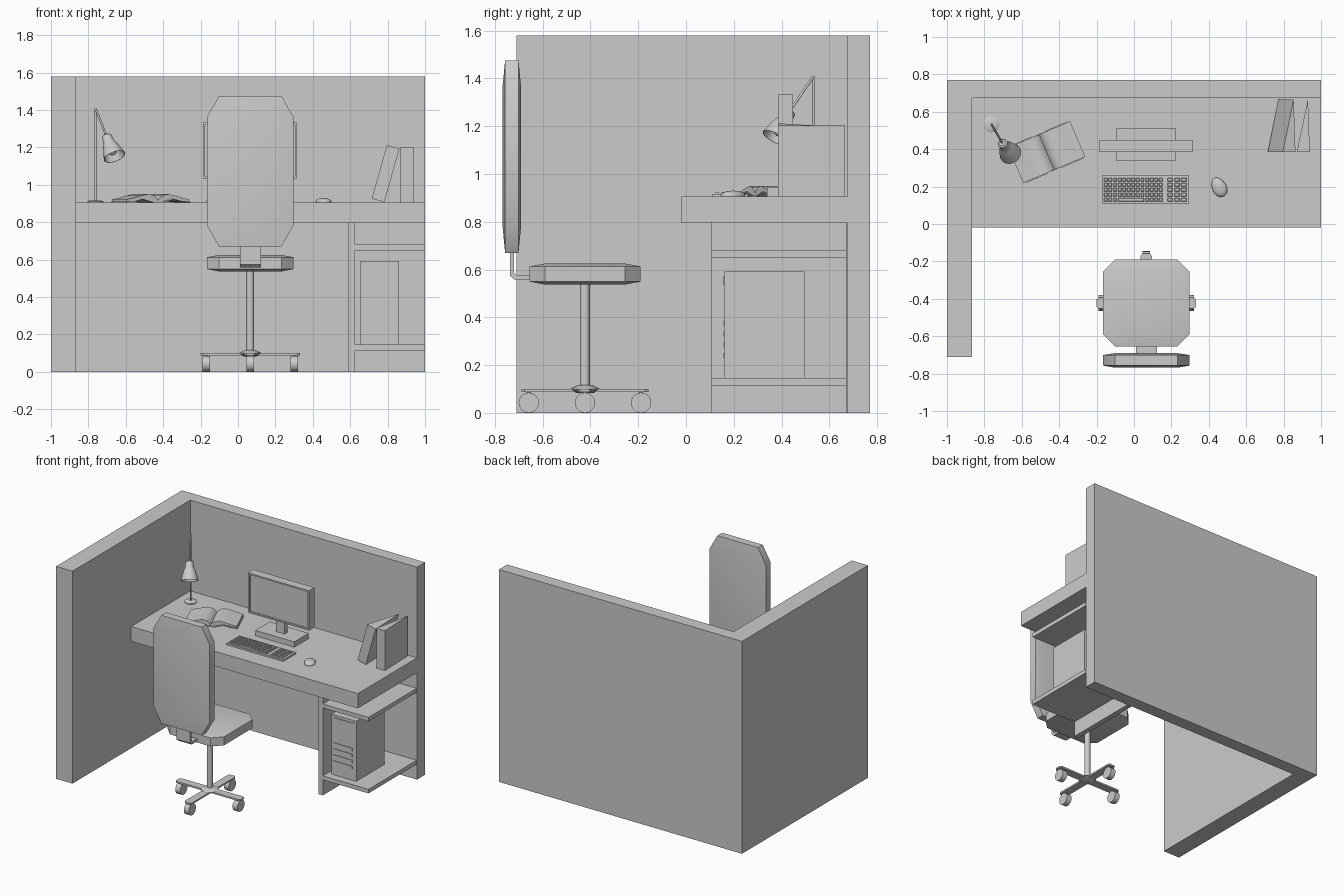
import bpy, bmesh, math
from mathutils import Vector, Matrix

if "Cube" in bpy.data.objects:
    bpy.data.objects.remove(bpy.data.objects["Cube"])


def finish(name, bm, smooth=None):
    bmesh.ops.recalc_face_normals(bm, faces=bm.faces)
    me = bpy.data.meshes.new(name)
    bm.to_mesh(me)
    bm.free()
    ob = bpy.data.objects.new(name, me)
    bpy.context.collection.objects.link(ob)
    if smooth:
        bpy.ops.object.select_all(action='DESELECT')
        ob.select_set(True)
        bpy.context.view_layer.objects.active = ob
        bpy.ops.object.shade_smooth_by_angle(angle=math.radians(smooth))
    return ob


def add_box(bm, x, y, z):
    m = Matrix.Translation([(a + b) / 2 for a, b in (x, y, z)]) @ \
        Matrix.Diagonal([b - a for a, b in (x, y, z)] + [1])
    return bmesh.ops.create_cube(bm, size=1, matrix=m)['verts']


def box(name, x, y, z):
    bm = bmesh.new()
    add_box(bm, x, y, z)
    return finish(name, bm)


def prism(name, pts, vec, matrix=Matrix(), smooth=None):
    """Extrude a closed 3D outline along vec."""
    bm = bmesh.new()
    f = bm.faces.new([bm.verts.new(p) for p in pts])
    r = bmesh.ops.extrude_face_region(bm, geom=[f], use_keep_orig=True)
    bmesh.ops.translate(bm, vec=vec, verts=[v for v in r['geom'] if isinstance(v, bmesh.types.BMVert)])
    bm.transform(matrix)
    return finish(name, bm, smooth)


def lathe(name, prof, start, axis=(0, 0, 1), n=16, smooth=35):
    """Spin an (r, h) profile around an axis through start."""
    bm = bmesh.new()
    vs = [bm.verts.new((r, 0, h)) for r, h in prof]
    es = [bm.edges.new(p) for p in zip(vs, vs[1:])]
    bmesh.ops.spin(bm, geom=vs + es, cent=(0, 0, 0), axis=(0, 0, 1), angle=2 * math.pi, steps=n)
    bmesh.ops.remove_doubles(bm, verts=bm.verts, dist=1e-5)
    q = Vector(axis).to_track_quat('Z', 'Y').to_matrix().to_4x4()
    bm.transform(Matrix.Translation(start) @ q)
    return finish(name, bm, smooth)


def rod(name, a, b, r, n=12):
    d = Vector(b) - Vector(a)
    L = d.length
    return lathe(name, [(0, 0), (r, 0), (r, L), (0, L)], a, d, n)


def cushion(name, x, y, z, f=0.14):
    """Bevelled unit cube stretched to size."""
    bm = bmesh.new()
    bmesh.ops.create_cube(bm, size=1)
    bmesh.ops.bevel(bm, geom=bm.edges[:], offset=f, segments=1, affect='EDGES')
    bm.transform(Matrix.Translation([(a + b) / 2 for a, b in (x, y, z)]) @
                 Matrix.Diagonal([b - a for a, b in (x, y, z)] + [1]))
    return finish(name, bm, 30)


def inset_front(bm, t, d):
    """Recess the face that points to -y."""
    bm.normal_update()
    f = min(bm.faces, key=lambda p: p.calc_center_median().y)
    bmesh.ops.inset_region(bm, faces=[f], thickness=t)
    r = bmesh.ops.extrude_face_region(bm, geom=[f])
    bmesh.ops.delete(bm, geom=[f], context='FACES_ONLY') if f.is_valid else None
    bmesh.ops.translate(bm, vec=(0, d, 0), verts=[v for v in r['geom'] if isinstance(v, bmesh.types.BMVert)])


# Partition walls, one L-shaped piece
prism("partition_walls", [(-1, -.71, 0), (-.865, -.71, 0), (-.865, .675, 0), (1, .675, 0),
                          (1, .77, 0), (-1, .77, 0)], (0, 0, 1.58))

# Desk and under-desk shelf unit
DT = .905
box("desk_top", (-.865, 1), (-.02, .675), (.795, DT))
box("shelf_side", (.587, .625), (.105, .672), (0, .795))
box("upper_shelf", (.625, 1), (.105, .672), (.65, .68))
box("lower_shelf", (.625, 1), (.105, .672), (.115, .145))

# Computer tower with drive panel and vents
box("computer_tower", (.655, .86), (.162, .495), (.145, .592))
box("drive_panel", (.672, .843), (.157, .165), (.535, .572))
for i in range(4):
    box("tower_vent_%d" % i, (.672, .83), (.157, .165), (.23 + i * .045, .25 + i * .045))

# Monitor
bm = bmesh.new()
add_box(bm, (-.187, .315), (.385, .448), (1.035, 1.332))
inset_front(bm, .016, .01)
finish("monitor_screen", bm)
box("monitor_neck", (.03, .1), (.405, .44), (.94, 1.04))
box("monitor_foot", (-.095, .225), (.34, .51), (DT, .945))

# Keyboard with rows of keys
box("keyboard", (-.17, .295), (.11, .26), (DT, .917))
bm = bmesh.new()
for r in range(5):
    y = .12 + r * .0265
    xs = [(-.16 + c * .0245, -.16 + c * .0245 + .019) for c in range(13)]
    if r == 0:
        xs = xs[:3] + [(xs[3][0], xs[8][1])] + xs[9:]
    xs += [(.178 + c * .037, .178 + c * .037 + .028) for c in range(3)]
    for x in xs:
        vs = add_box(bm, x, (y, y + .02), (.916, .924))
        for v in vs:
            if v.co.z > .92:
                v.co.x += .003 if v.co.x < sum(x) / 2 else -.003
                v.co.y += .003 if v.co.y < y + .01 else -.003
finish("keyboard_keys", bm)

# Mouse, a squashed half egg
bm = bmesh.new()
bmesh.ops.create_uvsphere(bm, u_segments=20, v_segments=12, radius=1)
for v in bm.verts:
    v.co.x *= .038 * (1 - .12 * v.co.y)
    v.co.y *= .055
    v.co.z = max(v.co.z, -.25) * .02 + .005
bm.transform(Matrix.Translation((.455, .197, DT)) @ Matrix.Rotation(math.radians(28), 4, 'Z'))
finish("mouse", bm, 40)

# Open book: two arched page blocks on a thin cover
half = [(.012, .028), (.03, .04), (.06, .045), (.1, .037), (.145, .024), (.18, .018),
        (.18, .006), (.135, .012), (.09, .022), (.05, .012), (.02, .004)]
book = Matrix.Translation((-.467, .384, DT)) @ Matrix.Rotation(math.radians(23), 4, 'Z')
for s, side in ((-1, "left"), (1, "right")):
    prism("book_pages_" + side, [(0, -.103, .014)] + [(s * x, -.103, z) for x, z in half] +
          [(0, -.103, .002)], (0, .206, 0), book, 30)
    cover = [(0, 0), (.025, 0), (.09, .017), (.135, .007), (.185, .001)]
    prism("book_cover_" + side, [(s * x, -.108, z) for x, z in cover] +
          [(s * x, -.108, z + .005) for x, z in cover[::-1]], (0, .216, 0), book)

# Wedge-shaped binders, one leaning on the other
wedge = [(0, 0, 0), (.07, 0, 0), (.06, .282, 0)]
prism("upright_binder", wedge, (0, 0, .297), Matrix.Translation((.87, .384, DT)))
prism("leaning_binder", wedge, (0, 0, .297), Matrix.Translation((.715, .384, .926)) @
      Matrix.Rotation(math.radians(15.8), 4, 'Y'))

# Desk lamp
px, py = -.762, .533
lathe("lamp_base", [(0, 0), (.043, 0), (.043, .006), (.034, .011), (0, .012)], (px, py, DT), n=20)
rod("lamp_pole", (px, py, DT), (px, py, 1.41), .0055)
head, mouth = Vector((-.705, .435, 1.265)), Vector((-.66, .375, 1.15))
rod("lamp_arm", (px, py, 1.408), head, .0055)
lathe("lamp_shade", [(0, 0), (.018, 0), (.027, .008), (.03, .045), (.038, .062), (.049, .095), (.06, .137),
                     (.057, .137), (.046, .095), (.034, .062), (.026, .045), (0, .045)],
      head, mouth - head, 20)
c = head.lerp(mouth, .75)
bm = bmesh.new()
bmesh.ops.create_uvsphere(bm, u_segments=12, v_segments=8, radius=.022, matrix=Matrix.Translation(c))
finish("lamp_bulb", bm, 60)

# Chair cushions, bracket and post
cx, cy = .065, -.423
cushion("seat", (-.166, .297), (-.655, -.19), (.537, .625))
cushion("backrest", (-.166, .297), (-.768, -.69), (.67, 1.475))
prism("back_bracket", [(.01, y, z) for y, z in
      ((-.737, .70), (-.737, .575), (-.718, .558), (-.6, .558), (-.6, .577), (-.71, .577),
       (-.72, .587), (-.72, .70))], (.112, 0, 0))
rod("chair_post", (cx, cy, .09), (cx, cy, .55), .021, 16)
lathe("chair_hub", [(0, 0), (.035, 0), (.06, .012), (.06, .018), (.03, .033), (0, .033)],
      (cx, cy, .083), n=16)

# Four base arms with casters that all roll along y
for i in range(4):
    rot = Matrix.Translation((cx, cy, .088)) @ Matrix.Rotation(i * math.pi / 2, 4, 'Z')
    prism("base_arm_%d" % i, [(0, -.028, 0), (.252, -.03, 0), (.266, -.02, 0), (.266, .02, 0),
                              (.252, .03, 0), (0, .028, 0)], (0, 0, .012), rot)
    p = rot @ Vector((.235, 0, 0))
    rod("caster_stem_%d" % i, (p.x, p.y, .045), (p.x, p.y, .092), .009, 8)
    rod("caster_wheel_%d" % i, (p.x - .02, p.y, .0425), (p.x + .02, p.y, .0425), .0425, 20)
